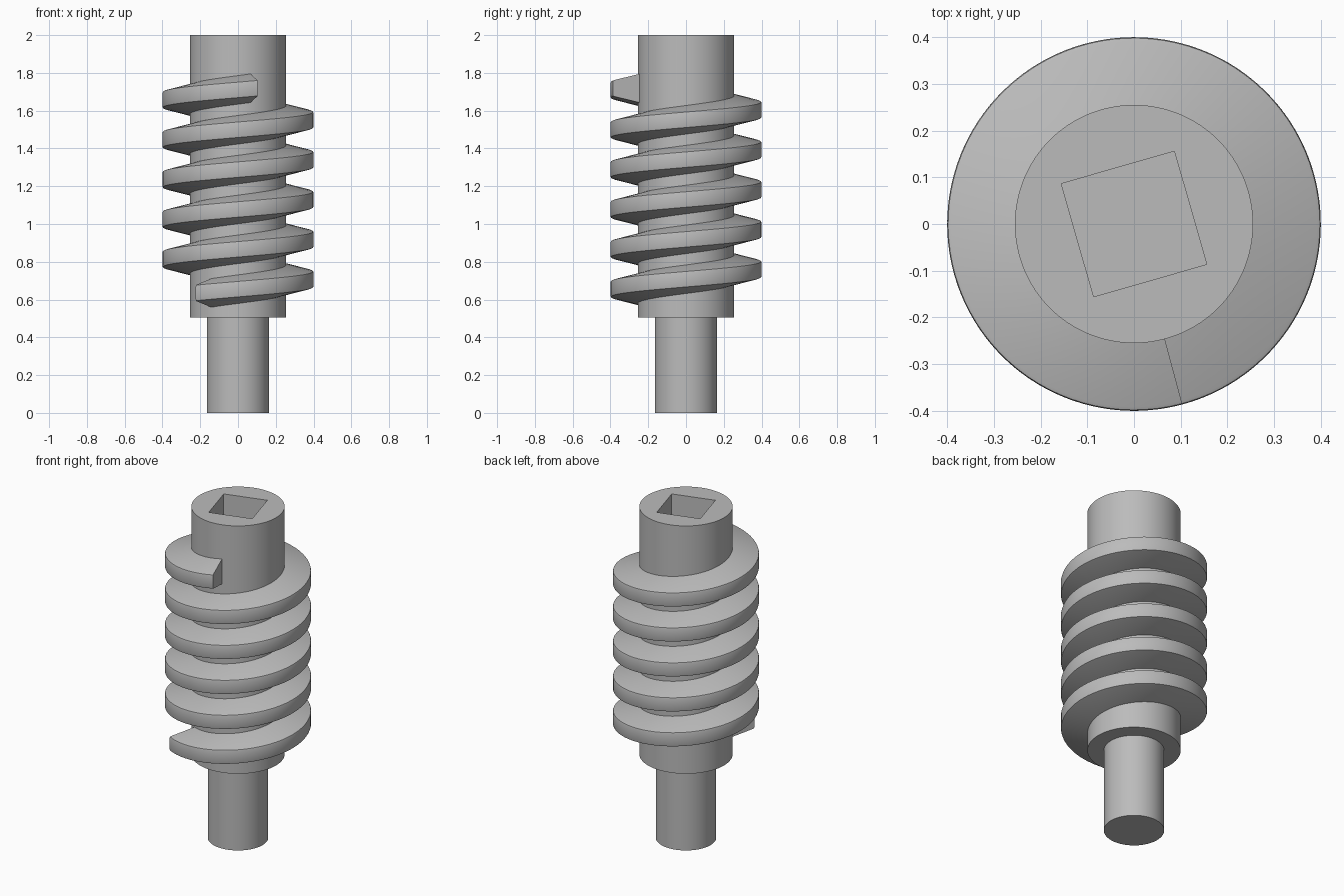
import bpy
import bmesh
from math import radians, cos, sin

cube = bpy.data.objects.get("Cube")
if cube:
    bpy.data.objects.remove(cube, do_unlink=True)

GREY = (0.5, 0.5, 0.5, 1.0)
metal = bpy.data.materials.new("grey metal")
metal.use_nodes = True
metal.diffuse_color = GREY
metal.node_tree.nodes["Principled BSDF"].inputs["Base Color"].default_value = GREY


def activate(obj):
    bpy.ops.object.select_all(action="DESELECT")
    obj.select_set(True)
    bpy.context.view_layer.objects.active = obj


def finish(obj, angle=30):
    obj.data.materials.clear()
    obj.data.materials.append(metal)
    activate(obj)
    bpy.ops.object.shade_smooth_by_angle(angle=radians(angle))


def prism(name, radius, bottom, top, sides, turn=0):
    bpy.ops.mesh.primitive_cylinder_add(
        vertices=sides, radius=radius, depth=top - bottom,
        location=(0, 0, (bottom + top) / 2), rotation=(0, 0, radians(turn)))
    obj = bpy.context.object
    obj.name = name
    return obj


# Narrow lower shaft
finish(prism("lower_shaft", 0.165, 0, 0.52, 96))

# Thick core with a square drive socket in its top
core = prism("core", 0.255, 0.505, 2.0, 128)
cutter = prism("socket_cutter", 0.178, 1.7, 2.1, 4, turn=61)
cutter.hide_render = True
cut = core.modifiers.new("socket", "BOOLEAN")
cut.operation = "DIFFERENCE"
cut.solver = "EXACT"
cut.object = cutter
activate(core)
bpy.ops.object.modifier_apply(modifier=cut.name)
bpy.data.objects.remove(cutter, do_unlink=True)
finish(core)

# Helical thread: a tapered section swept around the core
PITCH = 0.211
START, END = -124, 5 * 360 - 75
START_Z = 0.635
STEPS = 480
half = [(0.245, 0.078), (0.391, 0.044), (0.398, 0.041), (0.4, 0.035)]
section = [(r, -h) for r, h in half] + [(r, h) for r, h in reversed(half)]

bm = bmesh.new()
rings = []
for i in range(STEPS + 1):
    sweep = (END - START) * i / STEPS
    a = radians(START + sweep)
    z = START_Z + PITCH * sweep / 360
    rings.append([bm.verts.new((r * cos(a), r * sin(a), z + h)) for r, h in section])
n = len(section)
for a, b in zip(rings, rings[1:]):
    for j in range(n):
        k = (j + 1) % n
        bm.faces.new((a[j], b[j], b[k], a[k]))
bm.faces.new(rings[0])
bm.faces.new(rings[-1][::-1])
bmesh.ops.recalc_face_normals(bm, faces=bm.faces[:])
mesh = bpy.data.meshes.new("thread")
bm.to_mesh(mesh)
bm.free()
thread = bpy.data.objects.new("thread", mesh)
bpy.context.collection.objects.link(thread)
finish(thread, 45)
